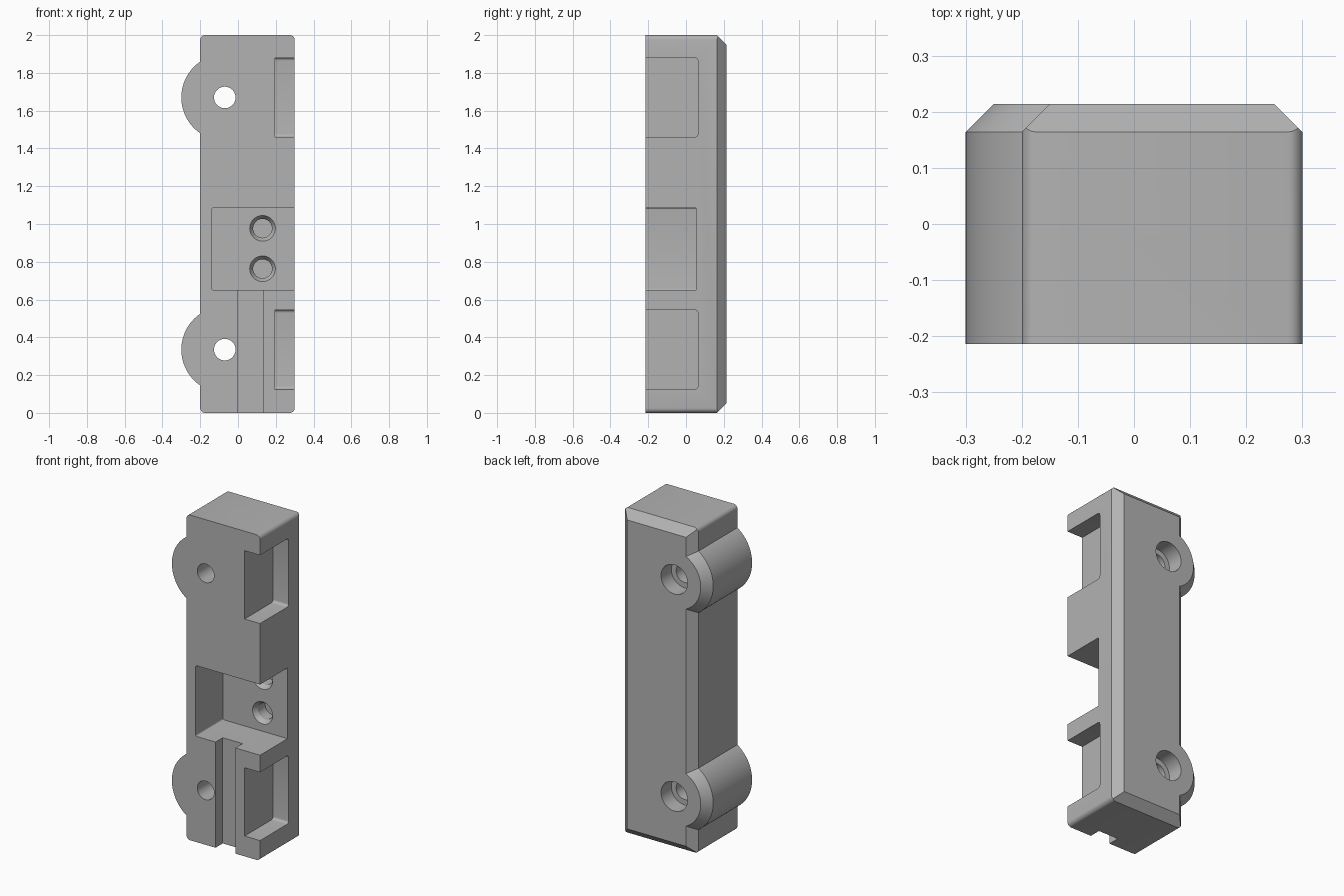
import bpy, bmesh, math
from mathutils import Matrix, Vector

cube = bpy.data.objects.get("Cube")
if cube:
    bpy.data.objects.remove(cube, do_unlink=True)

FRONT, BACK, CHAMFER = -0.214, 0.214, 0.05
HOLE_X, HOLE_ZS = -0.07, (0.335, 1.67)

grey = bpy.data.materials.new("plain_grey")
grey.use_nodes = True
grey.diffuse_color = (0.45, 0.45, 0.45, 1)
grey.node_tree.nodes["Principled BSDF"].inputs["Base Color"].default_value = grey.diffuse_color


def finish(name, bm):
    bmesh.ops.recalc_face_normals(bm, faces=bm.faces)
    mesh = bpy.data.meshes.new(name)
    bm.to_mesh(mesh)
    bm.free()
    mesh.materials.append(grey)
    ob = bpy.data.objects.new(name, mesh)
    bpy.context.collection.objects.link(ob)
    return ob


def box(name, x, y, z, round_axis=None, radius=0.0):
    """Box between limits, optionally rounding the edges along one axis."""
    bm = bmesh.new()
    lims = (x, y, z)
    size = [b - a for a, b in lims]
    mid = [(a + b) / 2 for a, b in lims]
    bmesh.ops.create_cube(bm, size=1, matrix=Matrix.Translation(mid) @ Matrix.Diagonal((*size, 1)))
    if round_axis is not None:
        edges = [e for e in bm.edges
                 if abs((e.verts[0].co - e.verts[1].co)[round_axis]) > 0.001]
        bmesh.ops.bevel(bm, geom=edges, offset=radius, segments=5, profile=0.5, affect='EDGES')
    return finish(name, bm)


def turned(name, x, z, profile, sides=64):
    """Solid of revolution along y from (radius, y) rings."""
    bm = bmesh.new()
    rings = []
    for r, y in profile:
        angles = [math.tau * i / sides for i in range(sides)]
        rings.append([bm.verts.new((x + r * math.cos(a), y, z + r * math.sin(a))) for a in angles])
    for a, b in zip(rings, rings[1:]):
        for i in range(sides):
            j = (i + 1) % sides
            bm.faces.new((a[i], a[j], b[j], b[i]))
    bm.faces.new(rings[0])
    bm.faces.new(rings[-1])
    return finish(name, bm)


def combine(target, tool, operation):
    mod = target.modifiers.new(tool.name, 'BOOLEAN')
    mod.operation, mod.solver, mod.object = operation, 'EXACT', tool
    bpy.context.view_layer.objects.active = target
    bpy.ops.object.modifier_apply(modifier=mod.name)
    bpy.data.objects.remove(tool, do_unlink=True)


# Main block with rounded corners
body = box("bracket_body", (-0.2, 0.3), (FRONT, BACK), (0, 2), 1, 0.025)

# Chamfer around the back: trim with a block whose back face is inset
shell = bmesh.new()
loops = []
for y, d in ((FRONT - 0.1, 0), (BACK - CHAMFER, 0), (BACK + 0.05, CHAMFER + 0.05)):
    corners = ((-0.2 + d, d), (0.3 - d, d), (0.3 - d, 2 - d), (-0.2 + d, 2 - d))
    loops.append([shell.verts.new((x, y, z)) for x, z in corners])
for a, b in zip(loops, loops[1:]):
    for i in range(4):
        j = (i + 1) % 4
        shell.faces.new((a[i], a[j], b[j], b[i]))
shell.faces.new(loops[0])
shell.faces.new(loops[-1])
combine(body, finish("chamfer_trim", shell), 'INTERSECT')

# Round mounting bosses on the right edge
for z in HOLE_ZS:
    boss = turned("mounting_boss", HOLE_X, z,
                  [(0.23, FRONT), (0.23, BACK - CHAMFER), (0.18, BACK)], 96)
    combine(body, boss, 'UNION')

# Stepped screw holes
for z in HOLE_ZS:
    hole = turned("screw_hole", HOLE_X, z,
                  [(0.057, FRONT - 0.1), (0.057, BACK - 0.1), (0.09, BACK - 0.1), (0.09, BACK + 0.1)])
    combine(body, hole, 'DIFFERENCE')

# Side pockets, open to the front and the left
for z in (0.125, 1.46):
    combine(body, box("side_pocket", (0.195, 0.5), (FRONT - 0.1, 0.063), (z, z + 0.42), 0, 0.016),
            'DIFFERENCE')

# Central cavity and the channel running down from it
combine(body, box("central_cavity", (-0.138, 0.5), (FRONT - 0.1, 0.053), (0.65, 1.085), 1, 0.008),
        'DIFFERENCE')
combine(body, box("cable_channel", (-0.003, 0.132), (FRONT - 0.1, FRONT + 0.07), (-0.1, 0.7)),
        'DIFFERENCE')

# Blind countersunk holes in the cavity floor
for z in (0.763, 0.977):
    blind = turned("blind_hole", 0.13, z,
                   [(0.068, 0.0), (0.068, 0.053), (0.05, 0.08), (0.05, 0.15)], 48)
    combine(body, blind, 'DIFFERENCE')

# Smooth the curved walls, keep the corners crisp
bpy.ops.object.select_all(action='DESELECT')
body.select_set(True)
bpy.context.view_layer.objects.active = body
bpy.ops.object.shade_smooth_by_angle(angle=math.radians(25))
